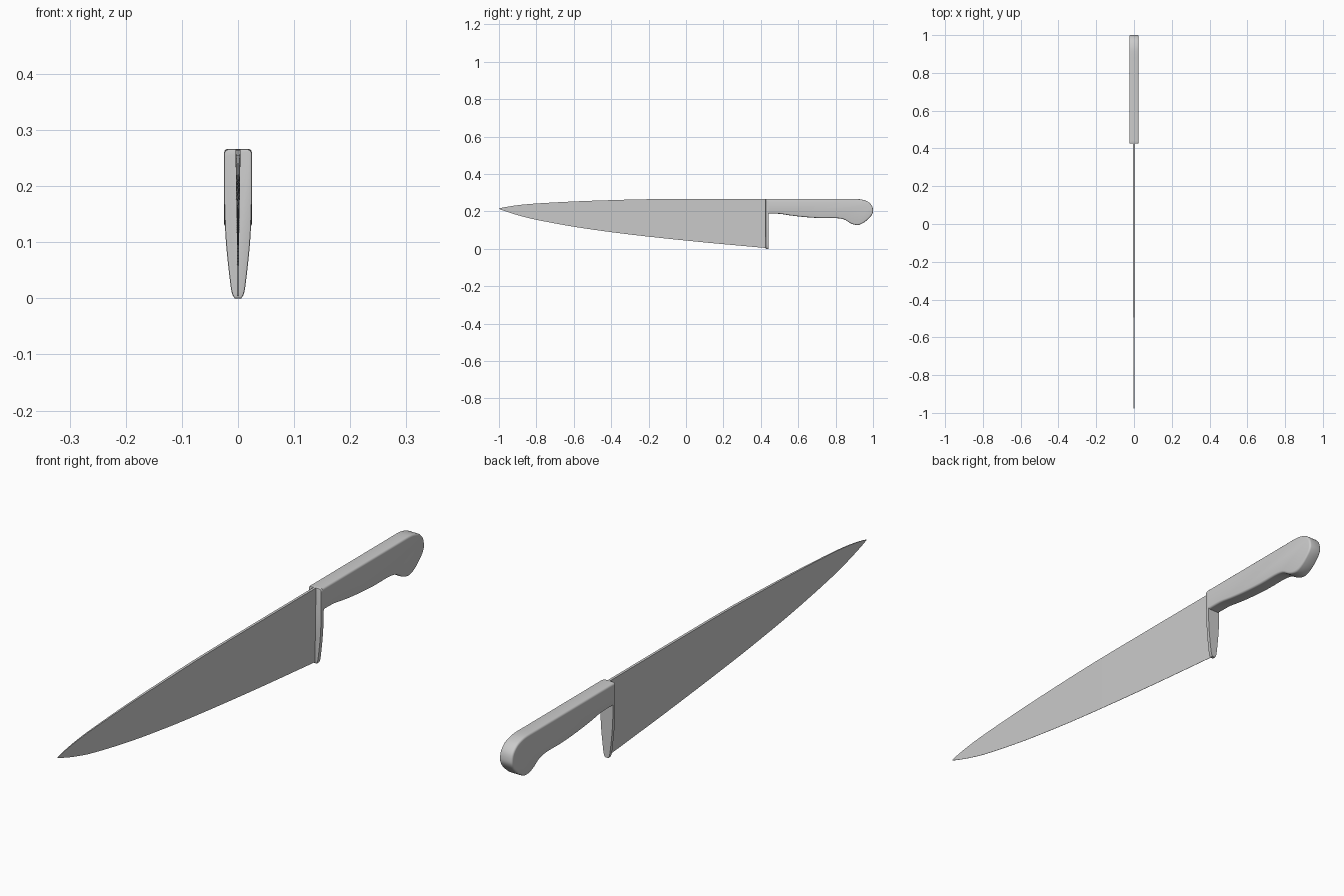
import bpy, bmesh, math
from mathutils import Vector

if "Cube" in bpy.data.objects:
    bpy.data.objects.remove(bpy.data.objects["Cube"])


def smooth_path(pts, n=4):
    # Catmull-Rom curve through an open list of 2D points
    p = [Vector(q) for q in pts]
    p = [2 * p[0] - p[1]] + p + [2 * p[-1] - p[-2]]
    out = []
    for i in range(1, len(p) - 2):
        a, b, c, d = p[i - 1:i + 3]
        for k in range(n):
            t = k / n
            out.append(0.5 * (2 * b + (c - a) * t + (2 * a - 5 * b + 4 * c - d) * t ** 2
                              + (3 * b - a - 3 * c + d) * t ** 3))
    return out + [p[-2]]


def finish(name, bm, angle=30):
    bmesh.ops.recalc_face_normals(bm, faces=bm.faces[:])
    me = bpy.data.meshes.new(name)
    bm.to_mesh(me)
    bm.free()
    ob = bpy.data.objects.new(name, me)
    bpy.context.collection.objects.link(ob)
    bpy.ops.object.select_all(action='DESELECT')
    ob.select_set(True)
    bpy.context.view_layer.objects.active = ob
    bpy.ops.object.shade_smooth_by_angle(angle=math.radians(angle))
    return ob


def prism(coords, offset):
    # extrude a closed outline, returning the mesh and its two caps
    bm = bmesh.new()
    face = bm.faces.new([bm.verts.new(c) for c in coords])
    ext = bmesh.ops.extrude_face_region(bm, geom=[face], use_keep_orig=True)
    moved = [g for g in ext['geom'] if isinstance(g, bmesh.types.BMVert)]
    bmesh.ops.translate(bm, verts=moved, vec=offset)
    end = next(g for g in ext['geom'] if isinstance(g, bmesh.types.BMFace))
    bmesh.ops.recalc_face_normals(bm, faces=bm.faces[:])
    return bm, face, end


# Blade: wedge section lofted from tip to heel
spine = smooth_path([(-1, .215), (-.97, .222), (-.9, .233), (-.8, .242), (-.6, .253),
                     (-.4, .26), (-.2, .265), (.1, .266), (.43, .266)])
edge = smooth_path([(-1, .213), (-.97, .202), (-.9, .180), (-.8, .155), (-.6, .118),
                    (-.4, .089), (-.2, .065), (.1, .034), (.43, .004)])
bm = bmesh.new()
rings = []
for s, e in zip(spine, edge):
    w = .0012 + .0033 * min(1, (s.x + 1) / .6)
    rings.append([bm.verts.new((x, q.x, q.y)) for x, q in
                  ((-w, s), (w, s), (.0005, e), (-.0005, e))])
for a, b in zip(rings, rings[1:]):
    for i in range(4):
        j = (i + 1) % 4
        bm.faces.new((a[i], a[j], b[j], b[i]))
bm.faces.new(rings[0])
bm.faces.new(rings[-1])
finish("blade", bm)

# Bolster: tapering plate mirrored about the centre, front rim chamfered
half = smooth_path([(.006, 0), (.0115, .012), (.0165, .05), (.0215, .1), (.024, .15),
                    (.025, .2), (.025, .253)], 3)
half += [Vector((.025 - .009 * (1 - math.cos(a)), .257 + .009 * math.sin(a)))
         for a in (math.radians(d) for d in (0, 22, 45, 68, 90))]
outline = [(p.x, .426, p.y) for p in half] + [(-p.x, .426, p.y) for p in reversed(half)]
bm, front, back = prism(outline, (0, .014, 0))
bmesh.ops.bevel(bm, geom=list(front.edges), offset=.003, segments=2,
                profile=.5, affect='EDGES')
finish("bolster", bm)

# Handle: side outline with a hooked butt, rims rounded on both sides
belly = smooth_path([(.434, .188), (.5, .187), (.56, .178), (.63, .170), (.72, .164),
                     (.8, .164), (.845, .157), (.875, .139), (.9, .129), (.925, .128),
                     (.955, .143), (.985, .170), (.998, .190), (1, .208), (.993, .232),
                     (.972, .252), (.945, .262), (.915, .266), (.86, .266)], 3)
outline = [(-.025, p.x, p.y) for p in belly] + [(-.025, .434, .266)]
bm, left, right = prism(outline, (.05, 0, 0))
rim = [e for f in (left, right) for e in f.edges
       if max(v.co.y for v in e.verts) > .44]
bmesh.ops.bevel(bm, geom=rim, offset=.007, segments=3, profile=.5,
                affect='EDGES', clamp_overlap=True)
finish("handle", bm, 35)
